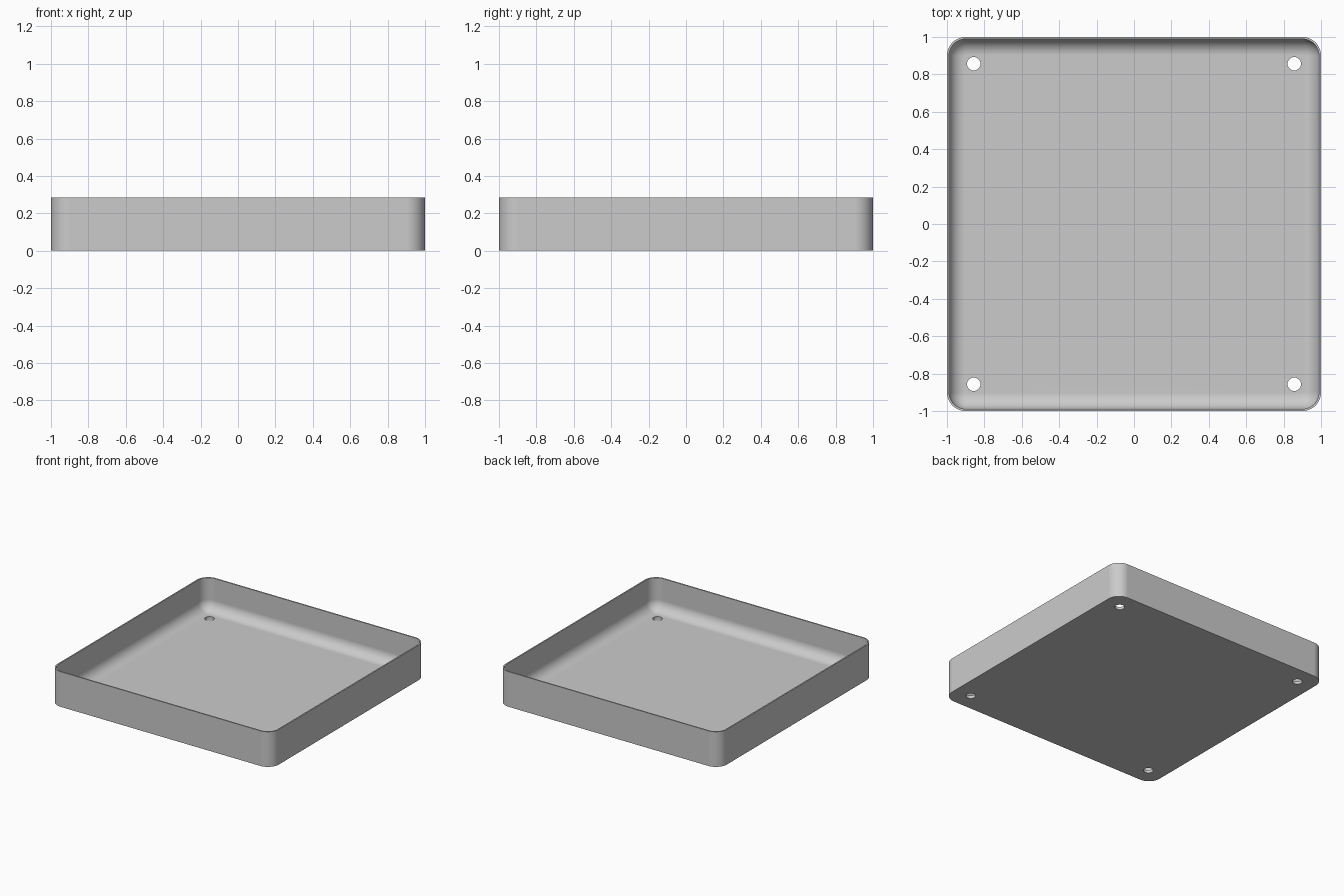
import bpy
import bmesh
from math import sin, cos, pi

cube = bpy.data.objects.get("Cube")
if cube:
    bpy.data.objects.remove(cube, do_unlink=True)

HEIGHT = 0.286
CORNER = 0.1       # outer corner radius
WALL = 0.011       # wall thickness
FLOOR = 0.022      # floor thickness
FILLET = 0.086     # inner floor-to-wall radius
HOLE = 0.857       # screw hole offset from the centre
HOLE_RADIUS = 0.036

grey = bpy.data.materials.new("plain grey")
grey.use_nodes = True
colour = (0.6, 0.6, 0.6, 1)
grey.diffuse_color = colour
grey.node_tree.nodes["Principled BSDF"].inputs["Base Color"].default_value = colour


def rounded_loop(bm, inset, z, steps=12):
    """Ring of vertices on a rounded square, moved in from the outer edge."""
    radius = CORNER - inset
    ring = []
    for quarter in range(4):
        middle = (quarter + 0.5) * pi / 2
        cx = (1 - CORNER) * (1 if cos(middle) > 0 else -1)
        cy = (1 - CORNER) * (1 if sin(middle) > 0 else -1)
        for i in range(steps + 1):
            a = (quarter + i / steps) * pi / 2
            ring.append(bm.verts.new((cx + radius * cos(a), cy + radius * sin(a), z)))
    return ring


# Tray shell: outer wall, rim, inner wall, fillet
profile = [(0, 0), (0, HEIGHT), (WALL, HEIGHT)]
for i in range(13):
    a = i / 12 * pi / 2
    profile.append((WALL + FILLET * (1 - cos(a)), FLOOR + FILLET * (1 - sin(a))))

bm = bmesh.new()
rings = [rounded_loop(bm, inset, z) for inset, z in profile]
for low, high in zip(rings, rings[1:]):
    for i in range(len(low)):
        j = (i + 1) % len(low)
        bm.faces.new((low[i], low[j], high[j], high[i]))
bm.faces.new(rings[0][::-1])
bm.faces.new(rings[-1])
bmesh.ops.recalc_face_normals(bm, faces=bm.faces)
mesh = bpy.data.meshes.new("tray")
bm.to_mesh(mesh)
bm.free()
tray = bpy.data.objects.new("tray", mesh)
bpy.context.collection.objects.link(tray)
mesh.materials.append(grey)

# Four screw holes through the floor
for sx in (-1, 1):
    for sy in (-1, 1):
        bpy.ops.mesh.primitive_cylinder_add(
            vertices=48, radius=HOLE_RADIUS, depth=0.2, location=(sx * HOLE, sy * HOLE, 0))
        cutter = bpy.context.object
        cutter.name = "hole_cutter"
        cutter.hide_render = True
        cutter.data.materials.append(grey)
        cut = tray.modifiers.new("screw hole", 'BOOLEAN')
        cut.object = cutter
        cut.solver = 'EXACT'
        bpy.ops.object.select_all(action='DESELECT')
        bpy.context.view_layer.objects.active = tray
        tray.select_set(True)
        bpy.ops.object.modifier_apply(modifier=cut.name)
        bpy.data.objects.remove(cutter, do_unlink=True)

# Smooth rounds, crisp rim and hole edges
bpy.ops.object.shade_smooth_by_angle(angle=pi / 6)
weighted = tray.modifiers.new("even shading", 'WEIGHTED_NORMAL')
weighted.keep_sharp = True
